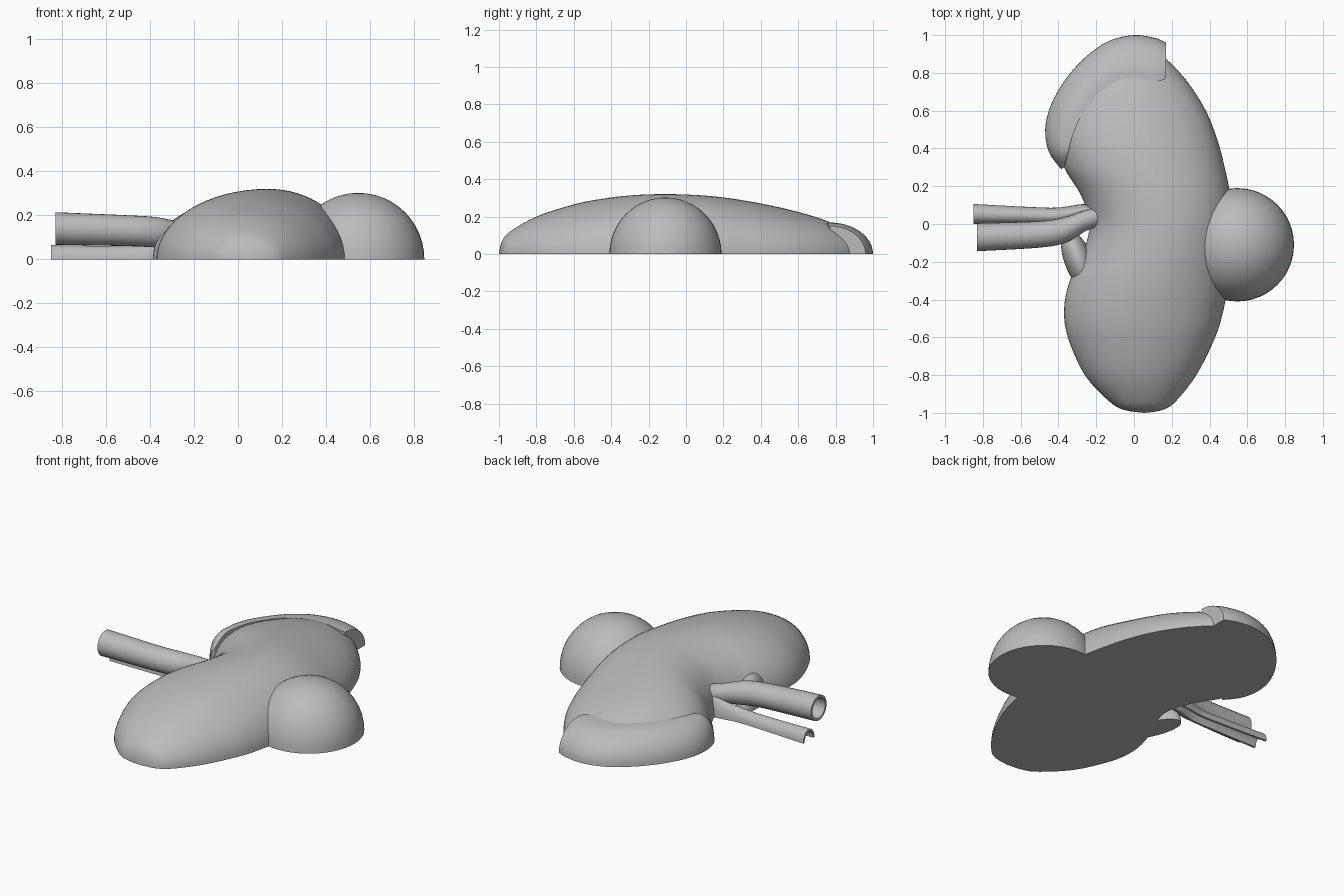
import bpy, bmesh, math
from mathutils import Vector

if "Cube" in bpy.data.objects:
    bpy.data.objects.remove(bpy.data.objects["Cube"])

grey = bpy.data.materials.new("plain grey")
grey.use_nodes = True
COLOUR = (0.5, 0.5, 0.5, 1)
grey.diffuse_color = COLOUR
grey.node_tree.nodes["Principled BSDF"].inputs["Base Color"].default_value = COLOUR


def finish(name, bm):
    bmesh.ops.remove_doubles(bm, verts=bm.verts, dist=0.0005)
    bmesh.ops.recalc_face_normals(bm, faces=bm.faces)
    mesh = bpy.data.meshes.new(name)
    bm.to_mesh(mesh)
    bm.free()
    obj = bpy.data.objects.new(name, mesh)
    bpy.context.collection.objects.link(obj)
    mesh.materials.append(grey)
    bpy.ops.object.select_all(action="DESELECT")
    obj.select_set(True)
    bpy.context.view_layer.objects.active = obj
    bpy.ops.object.shade_smooth_by_angle(angle=math.radians(45))
    return obj


def loft(name, rings, caps=True):
    """Skin a row of closed rings."""
    bm = bmesh.new()
    rows = [[bm.verts.new(p) for p in ring] for ring in rings]
    n = len(rows[0])
    for a, b in zip(rows, rows[1:]):
        for i in range(n):
            j = (i + 1) % n
            bm.faces.new((a[i], a[j], b[j], b[i]))
    if caps:
        bm.faces.new(rows[0])
        bm.faces.new(rows[-1])
    return finish(name, bm)


def smooth(points, steps):
    """Catmull-Rom interpolation of tuples of any length."""
    pts = [Vector(p) for p in points]
    out = []
    for i in range(len(pts) - 1):
        p1, p2 = pts[i], pts[i + 1]
        p0, p3 = pts[max(i - 1, 0)], pts[min(i + 2, len(pts) - 1)]
        for s in range(steps):
            t = s / steps
            out.append(0.5 * (2 * p1 + (p2 - p0) * t
                              + (2 * p0 - 5 * p1 + 4 * p2 - p3) * t * t
                              + (3 * p1 - p0 - 3 * p2 + p3) * t ** 3))
    return out + [pts[-1]]


def dome(name, centre, radii, turn=0):
    """Half ellipsoid with a flat base on the ground."""
    bm = bmesh.new()
    bmesh.ops.create_uvsphere(bm, u_segments=48, v_segments=24, radius=1)
    bmesh.ops.bisect_plane(bm, geom=bm.verts[:] + bm.edges[:] + bm.faces[:], dist=0.001,
                           plane_co=(0, 0, 0), plane_no=(0, 0, -1), clear_outer=True)
    bmesh.ops.holes_fill(bm, edges=[e for e in bm.edges if e.is_boundary])
    obj = finish(name, bm)
    obj.location, obj.scale, obj.rotation_euler.z = centre, radii, turn
    return obj


# Bean-shaped body: y, left edge, right edge, height
body = [(-1, 0.055, 0.055, 0), (-0.985, -0.05, 0.15, 0.065), (-0.94, -0.13, 0.22, 0.12),
        (-0.8, -0.26, 0.33, 0.2), (-0.6, -0.35, 0.43, 0.265), (-0.45, -0.37, 0.475, 0.295),
        (-0.3, -0.34, 0.5, 0.313), (-0.15, -0.27, 0.515, 0.32), (0, -0.235, 0.52, 0.318),
        (0.15, -0.28, 0.51, 0.308), (0.3, -0.37, 0.48, 0.288), (0.45, -0.41, 0.44, 0.26),
        (0.6, -0.38, 0.38, 0.225), (0.75, -0.3, 0.285, 0.178), (0.87, -0.19, 0.175, 0.12),
        (0.94, -0.09, 0.08, 0.06), (0.96, -0.01, -0.01, 0)]
ARC = [math.pi * i / 36 for i in range(37)]
rings = []
for y, left, right, height in smooth(body, 5):
    mid, half = (left + right) / 2, (right - left) / 2
    rings.append([(mid + half * math.cos(t), y, max(0, height) * math.sin(t)) for t in ARC])
loft("bean_body", rings, caps=False)

# Cap hugging the upper end: outer x, y, inner x, y, height
cap = [(0.17, 0.96, 0.17, 0.77, 0.15), (0.11, 0.985, 0.12, 0.755, 0.165),
       (0, 1, 0.03, 0.77, 0.168), (-0.13, 0.97, -0.08, 0.76, 0.168),
       (-0.25, 0.89, -0.17, 0.705, 0.17), (-0.36, 0.77, -0.24, 0.63, 0.17),
       (-0.44, 0.63, -0.295, 0.54, 0.17), (-0.47, 0.5, -0.33, 0.45, 0.165),
       (-0.45, 0.38, -0.35, 0.37, 0.15), (-0.385, 0.29, -0.37, 0.3, 0.08)]
rings = []
for ox, oy, ix, iy, height in smooth(cap, 4):
    ring = []
    for k in range(13):
        t = math.pi / 2 * k / 12
        c = math.cos(t)
        ring.append((ix + (ox - ix) * c, iy + (oy - iy) * c, height * math.sin(t)))
    rings.append(ring + [(ix, iy, 0)])
loft("upper_cap", rings)

# Round growth on the side
dome("side_growth", (0.547, -0.11, 0), (0.3, 0.3, 0.302))

# Lip inside the hollow of the bean
dome("hollow_lip", (-0.29, -0.2, 0), (0.075, 0.18, 0.14), math.radians(22))


# Large open pipe: x, y, z, radius
def circle(x, y, z, r):
    return [(x, y + r * math.cos(a), z + r * math.sin(a))
            for a in (math.tau * i / 28 for i in range(28))]


large = smooth([(-0.16, 0.04, 0.1, 0.045), (-0.25, 0.02, 0.11, 0.055),
                (-0.36, -0.03, 0.122, 0.068), (-0.5, -0.055, 0.13, 0.07),
                (-0.83, -0.07, 0.14, 0.074)], 6)
outer = [circle(*p) for p in large]
inner = [circle(x, y, z, r - 0.014) for x, y, z, r in reversed(large)]
loft("large_pipe", outer + inner)

# Small half pipe lying on the ground: x, y, height, half width
small = smooth([(-0.16, 0.06, 0.13, 0.03), (-0.27, 0.07, 0.1, 0.035),
                (-0.4, 0.045, 0.068, 0.042), (-0.55, 0.045, 0.06, 0.045),
                (-0.85, 0.053, 0.065, 0.053)], 6)
rings = []
for x, y, h, w in small:
    arch = [(x, y + w * math.cos(t), h * math.sin(t)) for t in ARC[::2]]
    hollow = [(x, y + (w - 0.013) * math.cos(t), (h - 0.013) * math.sin(t)) for t in ARC[::-2]]
    rings.append(arch + hollow)
loft("small_half_pipe", rings)
